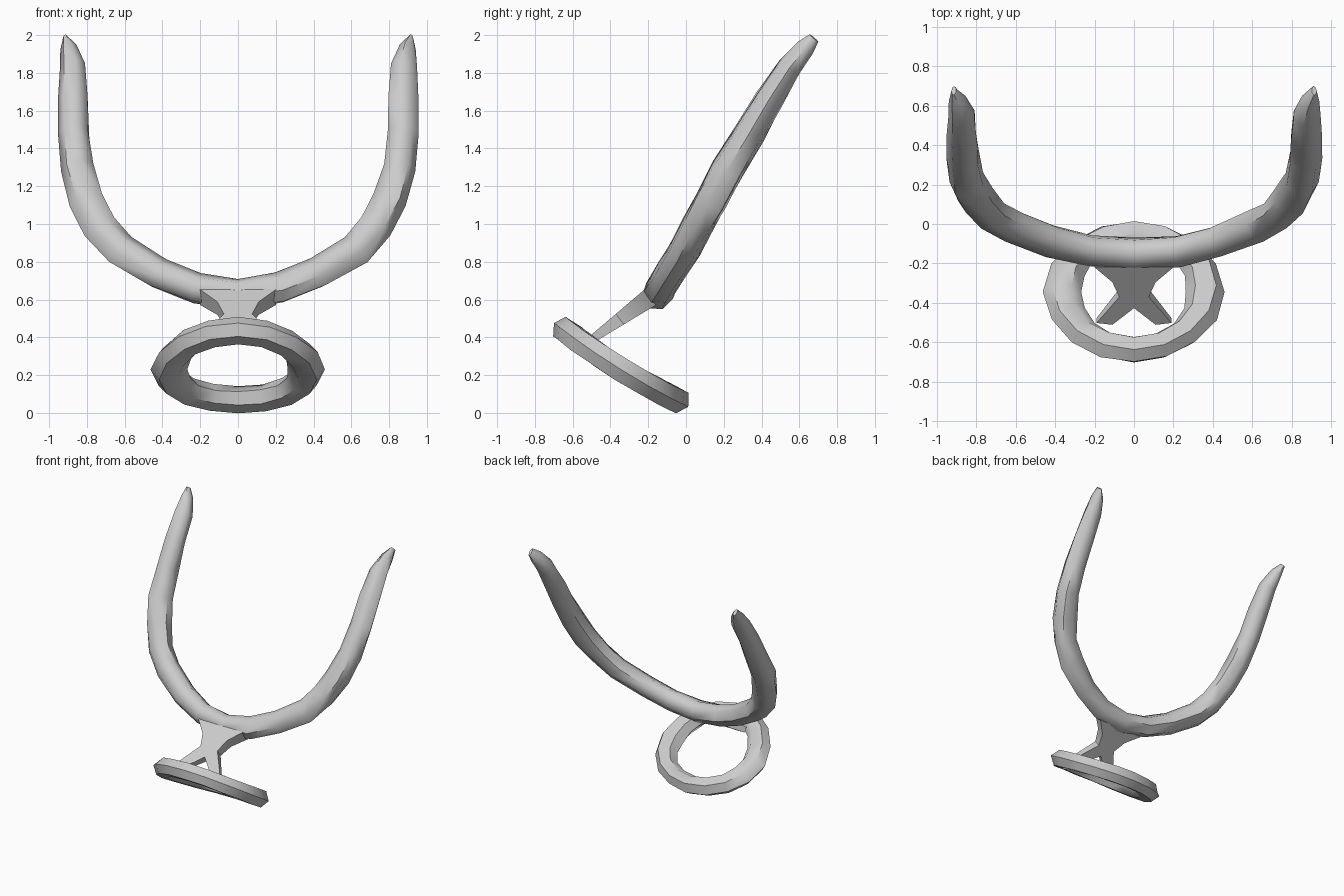
import bpy, bmesh, math, random
from mathutils import Vector

cube = bpy.data.objects.get("Cube")
if cube:
    bpy.data.objects.remove(cube)
random.seed(4)

grey = bpy.data.materials.new("soft grey")
grey.use_nodes = True
grey.diffuse_color = (0.6, 0.6, 0.6, 1)
grey.node_tree.nodes["Principled BSDF"].inputs["Base Color"].default_value = (0.6, 0.6, 0.6, 1)


def finish(name, bm, angle):
    bmesh.ops.recalc_face_normals(bm, faces=bm.faces)
    mesh = bpy.data.meshes.new(name)
    bm.to_mesh(mesh)
    bm.free()
    mesh.materials.append(grey)
    obj = bpy.data.objects.new(name, mesh)
    bpy.context.collection.objects.link(obj)
    bpy.ops.object.select_all(action='DESELECT')
    obj.select_set(True)
    bpy.context.view_layer.objects.active = obj
    bpy.ops.object.shade_smooth_by_angle(angle=math.radians(angle))
    return obj


def sweep(name, path, sizes, flat, sides, closed=False):
    """Slightly uneven tube; each size is (in-plane, out-of-plane) half width."""
    bm = bmesh.new()
    rings = []
    n = len(path)
    for i, (p, (a, b)) in enumerate(zip(path, sizes)):
        before = path[(i - 1) % n] if closed else path[max(i - 1, 0)]
        after = path[(i + 1) % n] if closed else path[min(i + 1, n - 1)]
        tangent = (after - before).normalized()
        side = tangent.cross(flat).normalized()
        up = side.cross(tangent)
        ring = []
        for k in range(sides):
            t = math.tau * k / sides
            r = random.uniform(0.94, 1.06)
            ring.append(bm.verts.new(p + (side * a * math.cos(t) + up * b * math.sin(t)) * r))
        rings.append(ring)
    for i in range(n if closed else n - 1):
        r, s = rings[i], rings[(i + 1) % n]
        for k in range(sides):
            j = (k + 1) % sides
            bm.faces.new((r[k], r[j], s[j], s[k]))
    if not closed:
        bm.faces.new(rings[0])
        bm.faces.new(rings[-1])
    return finish(name, bm, 52)


# Large curved yoke: right-hand half as (x, y, z, in-plane, out-of-plane), then mirrored
half = [
    (0, -0.15, 0.63, 0.085, 0.08),
    (0.22, -0.135, 0.66, 0.085, 0.08),
    (0.42, -0.085, 0.74, 0.09, 0.08),
    (0.62, -0.01, 0.86, 0.095, 0.085),
    (0.73, 0.05, 0.98, 0.095, 0.085),
    (0.80, 0.13, 1.12, 0.095, 0.09),
    (0.85, 0.22, 1.29, 0.09, 0.09),
    (0.868, 0.335, 1.48, 0.085, 0.085),
    (0.872, 0.44, 1.66, 0.08, 0.075),
    (0.875, 0.55, 1.83, 0.07, 0.065),
    (0.895, 0.63, 1.93, 0.045, 0.05),
    (0.915, 0.677, 1.985, 0.013, 0.03),
]
row = [(-x, y, z, a, b) for x, y, z, a, b in half[:0:-1]] + half
slope = Vector((0, 0.53, 0.85)).normalized()
sweep("yoke", [Vector(p[:3]) for p in row], [p[3:] for p in row],
      Vector((1, 0, 0)).cross(slope), 7)

# Tilted ring below, sagging and drawn out to a point at each side
down = Vector((0, 0.85, -0.53)).normalized()
centre = Vector((0, -0.345, 0.255))
path, sizes = [], []
count = 16
for i in range(count):
    t = math.tau * i / count
    c, s = math.cos(t), math.sin(t)
    sag = Vector((0, 0, -0.025 * c * c))
    path.append(centre + Vector((0.365 * c, 0, 0)) + down * 0.345 * s + sag)
    sizes.append((0.075 + 0.025 * c ** 6, 0.07))
sweep("ring", path, sizes, Vector((1, 0, 0)).cross(down), 6, closed=True)

# Thin forked link joining the ring to the yoke, thicker towards the yoke
edge = [(0.2, -0.19), (0.11, -0.27), (0.075, -0.35), (0.19, -0.49), (0.11, -0.5)]
outline = edge + [(0, -0.41)] + [(-x, y) for x, y in reversed(edge)]
bm = bmesh.new()
lift = Vector((0, -0.6, 0.8))
layers = []
for sign in (1, -1):
    layers.append([bm.verts.new(Vector((x, y, 0.41 + (y + 0.47) * 0.72))
                                + lift * sign * (0.02 + 0.1 * (y + 0.5)))
                   for x, y in outline])
for layer in layers:
    bm.faces.new(layer)
for k in range(len(outline)):
    j = (k + 1) % len(outline)
    bm.faces.new((layers[0][k], layers[0][j], layers[1][j], layers[1][k]))
bmesh.ops.triangulate(bm, faces=[f for f in bm.faces if len(f.verts) > 4])
finish("forked_link", bm, 50)
